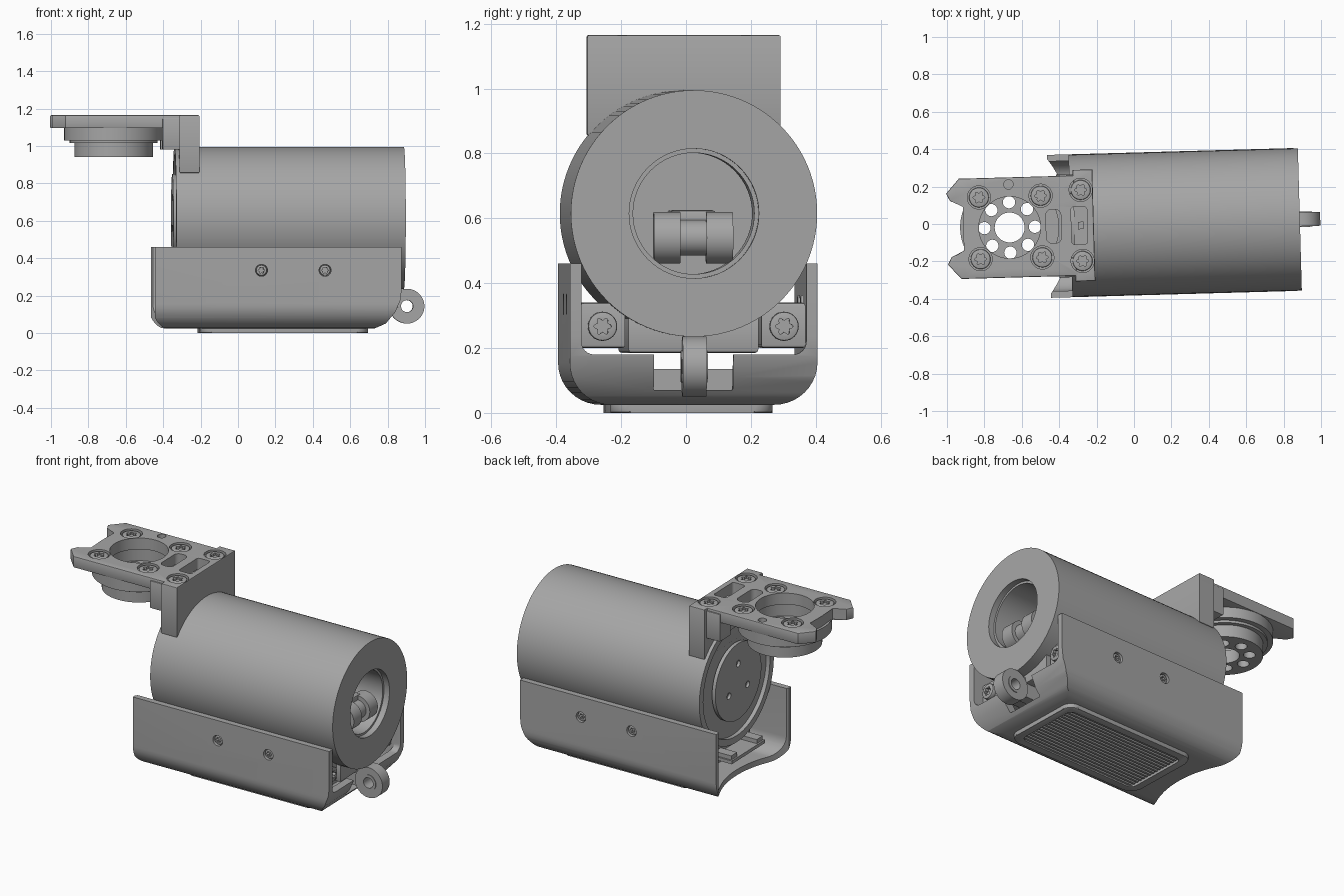
import bpy
import bmesh
from math import sin, cos, pi, radians
from mathutils import Matrix

cube = bpy.data.objects.get("Cube")
if cube:
    bpy.data.objects.remove(cube)

grey = bpy.data.materials.new("plain grey")
grey.use_nodes = True
grey.diffuse_color = (0.38, 0.38, 0.38, 1)
bsdf = next(n for n in grey.node_tree.nodes if n.type == 'BSDF_PRINCIPLED')
bsdf.inputs["Base Color"].default_value = (0.38, 0.38, 0.38, 1)
bsdf.inputs["Roughness"].default_value = 0.6
parts = []

PLACE = {'X': lambda u, v, w: (w, u, v),
         'Y': lambda u, v, w: (u, w, v),
         'Z': lambda u, v, w: (u, v, w)}


def prism(name, axis, profile, lo, hi, bevel=0):
    """Extrude a closed 2D profile along an axis, optionally bevelling the end rims."""
    bm = bmesh.new()
    place = PLACE[axis]
    a = [bm.verts.new(place(u, v, lo)) for u, v in profile]
    b = [bm.verts.new(place(u, v, hi)) for u, v in profile]
    n = len(profile)
    caps = [bm.faces.new(a), bm.faces.new(b)]
    for i in range(n):
        j = (i + 1) % n
        bm.faces.new((a[i], a[j], b[j], b[i]))
    if bevel:
        rims = list({e for f in caps for e in f.edges})
        bmesh.ops.bevel(bm, geom=rims, offset=bevel, segments=2, profile=0.5, affect='EDGES')
    bmesh.ops.recalc_face_normals(bm, faces=bm.faces)
    mesh = bpy.data.meshes.new(name)
    bm.to_mesh(mesh)
    bm.free()
    mesh.materials.append(grey)
    obj = bpy.data.objects.new(name, mesh)
    bpy.context.scene.collection.objects.link(obj)
    parts.append(obj)
    return obj


def arc(cu, cv, r, start, end, n):
    return [(cu + r * cos(start + (end - start) * i / n),
             cv + r * sin(start + (end - start) * i / n)) for i in range(n + 1)]


def disc(name, axis, cu, cv, r, lo, hi, bevel=0, n=48):
    return prism(name, axis, arc(cu, cv, r, 0, 2 * pi, n)[:-1], lo, hi, bevel)


def rounded(u0, u1, v0, v1, r):
    return (arc(u0 + r, v0 + r, r, pi, 1.5 * pi, 6) + arc(u1 - r, v0 + r, r, 1.5 * pi, 2 * pi, 6)
            + arc(u1 - r, v1 - r, r, 0, pi / 2, 6) + arc(u0 + r, v1 - r, r, pi / 2, pi, 6))


def box(name, x0, x1, y0, y1, z0, z1, bevel=0):
    return prism(name, 'Z', [(x0, y0), (x1, y0), (x1, y1), (x0, y1)], z0, z1, bevel)


def combine(obj, others, operation='DIFFERENCE'):
    """Apply booleans and remove the helper solids."""
    for other in others:
        mod = obj.modifiers.new("cut", 'BOOLEAN')
        mod.operation, mod.solver, mod.object = operation, 'EXACT', other
    bpy.context.view_layer.update()
    graph = bpy.context.evaluated_depsgraph_get()
    mesh = bpy.data.meshes.new_from_object(obj.evaluated_get(graph))
    obj.modifiers.clear()
    obj.data = mesh
    for other in others:
        parts.remove(other)
        bpy.data.objects.remove(other)
    return obj


def screw(name, axis, cu, cv, r, lo, hi, top):
    """Round screw head with a six-lobed socket in its top end."""
    head = disc(name, axis, cu, cv, r, lo, hi, 0.006, 32)
    star = [(cu + r * (0.5 + 0.11 * cos(6 * t)) * cos(t), cv + r * (0.5 + 0.11 * cos(6 * t)) * sin(t))
            for t in [2 * pi * i / 36 for i in range(36)]]
    span = (hi - 0.02, hi + 0.02) if top else (lo - 0.02, lo + 0.02)
    return combine(head, [prism("socket", axis, star, *span)])


# Main barrel with front bore and recessed rear rim
AXIS_Z = 0.615
barrel = disc("barrel", 'X', 0, AXIS_Z, 0.38, -0.34, 0.887, 0.012, 96)
combine(barrel, [disc("bore", 'X', 0, AXIS_Z, 0.2, 0.43, 1, 0, 64),
                 disc("rear_recess", 'X', 0, AXIS_Z, 0.34, -0.5, -0.315, 0, 64)])
collar = disc("bore_collar", 'X', 0, AXIS_Z, 0.203, 0.6, 0.85, 0, 64)
combine(collar, [disc("collar_hole", 'X', 0, AXIS_Z, 0.187, 0.4, 1, 0, 64)])
rear = disc("rear_disc", 'X', 0, AXIS_Z, 0.235, -0.33, -0.352, 0.008, 64)
combine(rear, [disc("hole", 'X', 0.11 * cos(t), AXIS_Z + 0.11 * sin(t), 0.02, -0.4, -0.335, 0, 20)
               for t in (pi / 2, pi * 7 / 6, pi * 11 / 6)])

# Roller pair inside the bore
disc("roller_waist", 'Y', 0.78, 0.54, 0.055, -0.1, 0.1)
for side in (-1, 1):
    disc("bore_roller", 'Y', 0.78, 0.54, 0.08, side * 0.04, side * 0.122, 0.015)
box("roller_mount", 0.43, 0.78, -0.07, 0.07, 0.57, 0.625, 0.01)


# Open tray: U cross-section intersected with a side profile
def tray_solid(name, half, floor, r, x0, x1, top, slope):
    section = ([(half, top), (-half, top)] + arc(r - half, floor + r, r, pi, 1.5 * pi, 10)
               + arc(half - r, floor + r, r, 1.5 * pi, 2 * pi, 10))
    solid = prism(name, 'X', section, x0, x1)
    side = [(x0 - 0.1, floor - 0.1), (x1 - slope - 0.1, floor - 0.1), (x1 - slope, floor),
            (x1 - slope * 0.6, floor + 0.025), (x1 - slope * 0.25, floor + 0.085),
            (x1 - slope * 0.05, floor + 0.15), (x1, floor + 0.21), (x1, top + 0.1), (x0 - 0.1, top + 0.1)]
    return combine(solid, [prism("side", 'Y', side, -1, 1)], 'INTERSECT')


tray = tray_solid("tray", 0.382, 0.025, 0.13, -0.455, 0.865, 0.46, 0.14)
cutters = [tray_solid("cavity", 0.347, 0.06, 0.1, -0.7, 0.83, 0.6, 0.14),
           prism("end_opening", 'X', rounded(-0.347, 0.347, 0.18, 0.7, 0.04), 0.6, 1.1),
           prism("wheel_slot", 'X', rounded(-0.122, 0.122, 0.07, 0.3, 0.005), 0.7, 1.1),
           disc("floor_notch", 'Z', -0.935, 0, 0.6, -0.1, 0.6, 0, 128)]
cutters += [disc("screw_hole", 'Y', x, 0.335, 0.032, -0.6, 0.6, 0, 24) for x in (0.115, 0.455)]
combine(tray, cutters)
for x in (0.115, 0.455):
    screw("side_screw_right", 'Y', x, 0.335, 0.029, -0.372, -0.34, False)
    screw("side_screw_left", 'Y', x, 0.335, 0.029, 0.34, 0.372, True)

# Ribbed foot pad
pad = prism("foot_pad", 'Z', rounded(-0.21, 0.69, -0.25, 0.25, 0.06), 0, 0.04, 0.008)
combine(pad, [prism("pad_recess", 'Z', rounded(-0.165, 0.645, -0.205, 0.205, 0.04), -0.1, 0.02)])
for i in range(16):
    y = -0.195 + i * 0.026
    box("pad_rib", -0.155, 0.635, y - 0.007, y + 0.007, 0.006, 0.025)

# Cradle, base and corner posts inside the tray
box("base_block", -0.2, 0.65, -0.25, 0.25, 0.05, 0.135)
box("cradle", -0.3, 0.82, -0.2, 0.2, 0.185, 0.3, 0.01)
box("circuit_board", -0.42, 0.6, -0.17, 0.17, 0.185, 0.205)
for side in (-1, 1):
    box("corner_post", 0.3, 0.8, side * 0.21, side * 0.346, 0.2, 0.34, 0.01)
    box("pin_strip", -0.41, -0.3, side * 0.1, side * 0.16, 0.205, 0.23)
    screw("post_screw", 'X', side * 0.28, 0.267, 0.045, 0.79, 0.825, True)

# Guide wheel at the end of the tray
wheel = disc("guide_wheel", 'Y', 0.903, 0.143, 0.093, -0.037, 0.037, 0.012)
combine(wheel, [disc("axle_hole", 'Y', 0.903, 0.143, 0.032, -0.2, 0.2)])
ring = disc("wheel_bushing", 'Y', 0.903, 0.143, 0.05, -0.041, 0.041, 0.004)
combine(ring, [disc("axle_hole", 'Y', 0.903, 0.143, 0.032, -0.2, 0.2)])
box("wheel_arm", 0.6, 0.84, -0.03, 0.03, 0.1, 0.22)

# Top mounting plate with horned end, windows and counterbored screws
HUB = -0.665
half = [(-0.915, 0), (-0.905, 0.12), (-0.98, 0.15), (-1.0, 0.19), (-0.93, 0.268), (-0.3, 0.268)]
outline = half + [(x, -y) for x, y in reversed(half[1:])]
spots = [(x, s * y) for x, y in ((-0.825, 0.165), (-0.495, 0.165), (-0.28, 0.19)) for s in (-1, 1)]


def plate_cutters():
    holes = [disc("counterbore", 'Z', x, y, 0.062, 1.145, 1.3, 0, 32) for x, y in spots]
    return holes + [prism("window", 'Z', rounded(-0.335, -0.25, -0.1, 0.1, 0.015), 1.0, 1.3),
                    prism("slot", 'Z', rounded(-0.47, -0.39, -0.09, 0.09, 0.03), 0.9, 1.3)]


plate = prism("mount_plate", 'Z', outline, 1.095, 1.165, 0.006)
combine(plate, plate_cutters() + [disc("hub_opening", 'Z', HUB, 0, 0.165, 0.9, 1.3, 0, 64),
                                  disc("pin_hole", 'Z', HUB, 0.23, 0.025, 1.12, 1.3, 0, 20)])
for x, y in spots:
    screw("plate_screw", 'Z', x, y, 0.053, 1.13, 1.16, True)

# Saddle that joins the plate to the barrel
saddle = box("saddle", -0.32, -0.215, -0.298, 0.298, 0.855, 1.165, 0.006)
combine(saddle, plate_cutters())
box("window_post", -0.3, -0.27, -0.02, 0.02, 0.98, 1.12)
for side in (-1, 1):
    box("short_post", -0.41, -0.315, side * 0.17, side * 0.275, 0.98, 1.15, 0.005)

# Stepped hub under the plate, with a ring of holes
for name, r, lo, hi in (("hub_flange", 0.265, 1.03, 1.1), ("hub_groove", 0.235, 1.015, 1.035),
                        ("hub_horn", 0.21, 0.94, 1.02)):
    hub = disc(name, 'Z', HUB, 0, r, lo, hi, 0.008, 64)
    if name == "hub_horn":
        holes = [disc("hole", 'Z', HUB + 0.135 * cos(i * pi / 4), 0.135 * sin(i * pi / 4),
                      0.033, 0.8, 1.2, 0, 20) for i in range(8)]
        combine(hub, holes + [disc("centre", 'Z', HUB, 0, 0.08, 0.8, 1.2)])
    else:
        combine(hub, [disc("centre", 'Z', HUB, 0, 0.175, 0.8, 1.2, 0, 64)])

# Slight turn of the whole assembly, then smooth shading with sharp edges
turn = Matrix.Rotation(radians(1.6), 4, 'Z')
bpy.ops.object.select_all(action='DESELECT')
for obj in parts:
    obj.data.transform(turn)
    obj.select_set(True)
bpy.context.view_layer.objects.active = parts[0]
bpy.ops.object.shade_smooth_by_angle(angle=radians(30))
